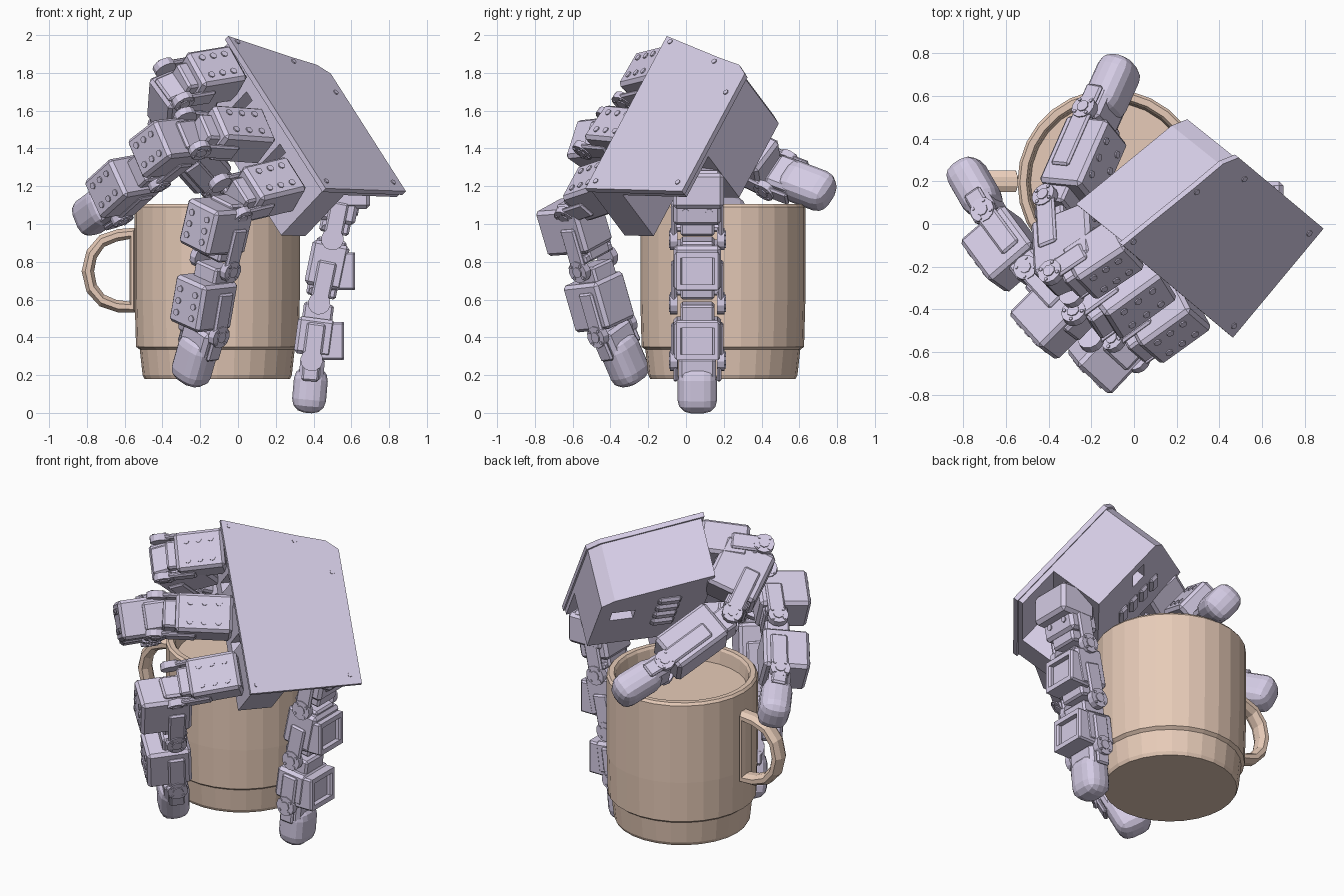
import bpy, bmesh, math
from mathutils import Vector as V, Matrix

if "Cube" in bpy.data.objects:
    bpy.data.objects.remove(bpy.data.objects["Cube"])


def material(name, col):
    m = bpy.data.materials.new(name)
    m.diffuse_color = (*col, 1)
    m.use_nodes = True
    m.node_tree.nodes["Principled BSDF"].inputs["Base Color"].default_value = m.diffuse_color
    return m


LILAC = material("lilac", (0.66, 0.60, 0.78))
CLAY = material("clay", (0.80, 0.60, 0.48))


def finish(bm, name, mat, matrix=None):
    bmesh.ops.recalc_face_normals(bm, faces=bm.faces)
    me = bpy.data.meshes.new(name)
    bm.to_mesh(me)
    bm.free()
    ob = bpy.data.objects.new(name, me)
    if matrix:
        ob.matrix_world = matrix
    me.materials.append(mat)
    bpy.context.collection.objects.link(ob)
    return ob


def frame(origin, a, b, c):
    m = Matrix((a, b, c)).transposed().to_4x4()
    m.translation = origin
    return m


def add_box(bm, lo, hi, bevel=0.0, seg=1):
    lo, hi = V(lo), V(hi)
    tmp = bmesh.new()
    bmesh.ops.create_cube(tmp, size=1)
    for v in tmp.verts:
        v.co = V([(lo[i] + hi[i]) / 2 + v.co[i] * (hi[i] - lo[i]) for i in range(3)])
    if bevel:
        bmesh.ops.bevel(tmp, geom=tmp.edges[:], offset=bevel, segments=seg, profile=0.5, affect='EDGES')
    me = bpy.data.meshes.new("tmp")
    tmp.to_mesh(me)
    tmp.free()
    bm.from_mesh(me)
    bpy.data.meshes.remove(me)


def add_cyl(bm, centre, radius, length, axis, sides=12):
    rot = {'x': Matrix.Rotation(math.pi / 2, 4, 'Y'), 'y': Matrix.Rotation(math.pi / 2, 4, 'X'),
           'z': Matrix.Identity(4)}[axis]
    bmesh.ops.create_cone(bm, cap_ends=True, segments=sides, radius1=radius, radius2=radius,
                          depth=length, matrix=Matrix.Translation(centre) @ rot)


def prism(bm, pts, z0, z1):
    lo = [bm.verts.new((x, y, z0)) for x, y in pts]
    hi = [bm.verts.new((x, y, z1)) for x, y in pts]
    bm.faces.new(lo)
    bm.faces.new(hi)
    n = len(pts)
    for i in range(n):
        bm.faces.new((lo[i], lo[(i + 1) % n], hi[(i + 1) % n], hi[i]))


def cut(ob, cutter):
    m = ob.modifiers.new("cut", 'BOOLEAN')
    m.object, m.operation, m.solver = cutter, 'DIFFERENCE', 'EXACT'
    cutter.hide_render = True
    cutter.hide_set(True)


# mug body, revolved
MUG = V((-0.11, 0.195, 0))
bm = bmesh.new()
prof = [(0, .18), (.385, .18), (.395, .20), (.41, .335), (.43, .35), (.437, .6), (.437, 1.09),
        (.425, 1.105), (.395, 1.105), (.385, 1.09), (.375, 1.01), (0, 1.01)]
vs = [bm.verts.new((r, 0, z)) for r, z in prof]
es = [bm.edges.new((vs[i], vs[i + 1])) for i in range(len(vs) - 1)]
bmesh.ops.spin(bm, geom=vs + es, cent=(0, 0, 0), axis=(0, 0, 1), angle=math.tau, steps=28)
bmesh.ops.remove_doubles(bm, verts=bm.verts, dist=1e-4)
finish(bm, "mug_body", CLAY, Matrix.Translation(MUG))

# mug handle, closed loop sweep
bm = bmesh.new()
loop = [(-.56, .95), (-.64, .94), (-.72, .91), (-.775, .84), (-.795, .75), (-.775, .66),
        (-.72, .595), (-.64, .565), (-.56, .56)]
mid = V((-.66, .75))
rings = []
for p in loop:
    p = V(p)
    out = (p - mid).normalized()
    ring = []
    for k in range(8):
        a = math.tau * (k + .5) / 8
        q = p + out * .036 * math.cos(a)
        ring.append(bm.verts.new((q.x, .2 + .055 * math.sin(a), q.y)))
    rings.append(ring)
for i in range(len(rings)):
    a, b = rings[i], rings[(i + 1) % len(rings)]
    for k in range(8):
        bm.faces.new((a[k], a[(k + 1) % 8], b[(k + 1) % 8], b[k]))
finish(bm, "mug_handle", CLAY)

# palm frame: U across the knuckles, W towards the wrist, N out of the back
N = V((.60, -.48, .64)).normalized()
U = V((.49, -.41, -.77))
U = (U - N * U.dot(N)).normalized()
W = N.cross(U)
PALM = frame(V((-.042, -.09, 1.995)), U, W, N)

# palm housing
bm = bmesh.new()
prism(bm, [(.02, .0), (.15, .41), (.20, .57), (.26, .64), (1.05, .64), (1.04, .0)], -.40, -.015)
palm = finish(bm, "palm_housing", LILAC, PALM)
bm = bmesh.new()
add_box(bm, (.77, .2, -.6), (1.3, .9, -.06))
cut(palm, finish(bm, "thumb_bay_cutter", LILAC, PALM))
bm = bmesh.new()
add_box(bm, (.36, .42, -.5), (.46, .56, -.33))
add_box(bm, (.3, -.1, -.3), (.36, .12, -.1))
add_box(bm, (.66, -.1, -.3), (.72, .12, -.1))
cut(palm, finish(bm, "palm_slot_cutter", LILAC, PALM))

# back cover plate with screws
bm = bmesh.new()
prism(bm, [(0, -.015), (.14, .41), (.19, .58), (.25, .65), (1.06, .65), (1.05, -.015)], -.03, 0)
for u, v in [(.04, .03), (1.0, .03), (.17, .40), (.38, .59), (1.0, .59)]:
    add_cyl(bm, (u, v, 0), .015, .012, 'z', 8)
finish(bm, "palm_back_cover", LILAC, PALM)

# raised pads on the palm side
bm = bmesh.new()
for i in range(4):
    add_box(bm, (.24 + i * .09, .16, -.42), (.31 + i * .09, .30, -.38), .015)
finish(bm, "palm_pads", LILAC, PALM)


def seg_frame(p, q, side):
    d = (q - p).normalized()
    s = (side - d * side.dot(d)).normalized()
    t = s.cross(d)
    if t.dot((p + q) / 2 - V((MUG.x, MUG.y, .75))) < 0:
        s, t = -s, -t
    return frame(p, s, d, t), (q - p).length


# one link: motor block, hinge brackets, pins, screw bosses
def link(p, q, side, name, w=.23, back=.13, front=.09, start=.02, end=.7):
    m, L = seg_frame(p, q, side)
    h = w / 2
    bm = bmesh.new()
    add_box(bm, (-h, start, -front), (h, L * end, back), .018)
    add_box(bm, (-h * .72, 0, -front * .8), (h * .72, L * .9, front * .8), .012)
    for s in (-1, 1):
        add_box(bm, (s * h - .014, L * .35, -.05), (s * h + .014, L + .03, .05), .01)
        add_cyl(bm, (s * h, L, 0), .06, .04, 'x', 12)
        add_cyl(bm, (s * (h + .02), L, 0), .03, .012, 'x', 8)
        for k in range(4):
            a = math.tau * (k + .5) / 4
            add_cyl(bm, (s * (h + .02), L + .045 * math.cos(a), .045 * math.sin(a)), .009, .012, 'x', 6)
        for f in (.25, .5, .75):
            y = start + (L * end - start) * f
            add_cyl(bm, (s * h * .5, y, back), .018, .014, 'z', 8)
    add_box(bm, (-h, L * .78, -.065), (h, L * .9, -.03), .01)
    finish(bm, name, LILAC, m)


# rounded rubber fingertip with its bracket
def tip(p, q, side, name):
    m, L = seg_frame(p, q, side)
    bm = bmesh.new()
    add_box(bm, (-.105, L * .12, -.085), (.105, L, .095), .07, 3)
    add_box(bm, (-.1, -.02, -.06), (.1, L * .42, .07), .02)
    for s in (-1, 1):
        add_box(bm, (s * .115 - .012, -.05, -.045), (s * .115 + .012, L * .4, .045), .01)
    finish(bm, name, LILAC, m)


def digit(label, pts, side, backs, **kw):
    pts = [V(p) for p in pts]
    starts, ends = (-.08, .02, .08), (.7, .75, .92)
    for i in range(len(pts) - 2):
        link(pts[i], pts[i + 1], side, f"{label}_link_{i + 1}",
             start=starts[i], end=ends[i], back=backs[i], **kw)
    tip(pts[-2], pts[-1], side, f"{label}_tip")


# three fingers
digit("upper_finger", [(-.10, -.12, 1.78), (-.34, -.28, 1.74), (-.36, .07, 1.46),
                       (-.18, .48, 1.26), (-.05, .77, 1.15)], U, (.12, .22, .15))
digit("middle_finger", [(.05, -.27, 1.46), (-.24, -.48, 1.48), (-.46, -.24, 1.31),
                        (-.66, .03, 1.13), (-.81, .29, 1.02)], U, (.12, .21, .18))
digit("lower_finger", [(.21, -.41, 1.19), (-.04, -.59, 1.13), (-.12, -.49, .79),
                       (-.18, -.39, .44), (-.26, -.27, .16)], U, (.12, .21, .17))

# thumb
digit("thumb", [(.56, .06, 1.22), (.50, .06, .92), (.43, .06, .58), (.39, .06, .28), (.365, .06, .0)],
      V((0, 1, 0)), (.10, .10, .10), w=.25, front=.10)

# slotted brackets on the outside of the thumb
bm = bmesh.new()
for x, z in ((.57, .75), (.51, .38)):
    for y in (-.04, .16):
        add_box(bm, (x - .09, y - .02, z - .1), (x + .05, y + .02, z + .1), .01)
    for dz in (-.085, .085):
        add_box(bm, (x - .09, -.05, z + dz - .015), (x + .05, .17, z + dz + .015))
    add_box(bm, (x - .09, -.04, z - .08), (x + .02, .16, z + .08))
finish(bm, "thumb_outer_brackets", LILAC)
bm = bmesh.new()
add_box(bm, (.46, -.07, 1.08), (.70, .20, 1.27), .02)
finish(bm, "thumb_base", LILAC)
